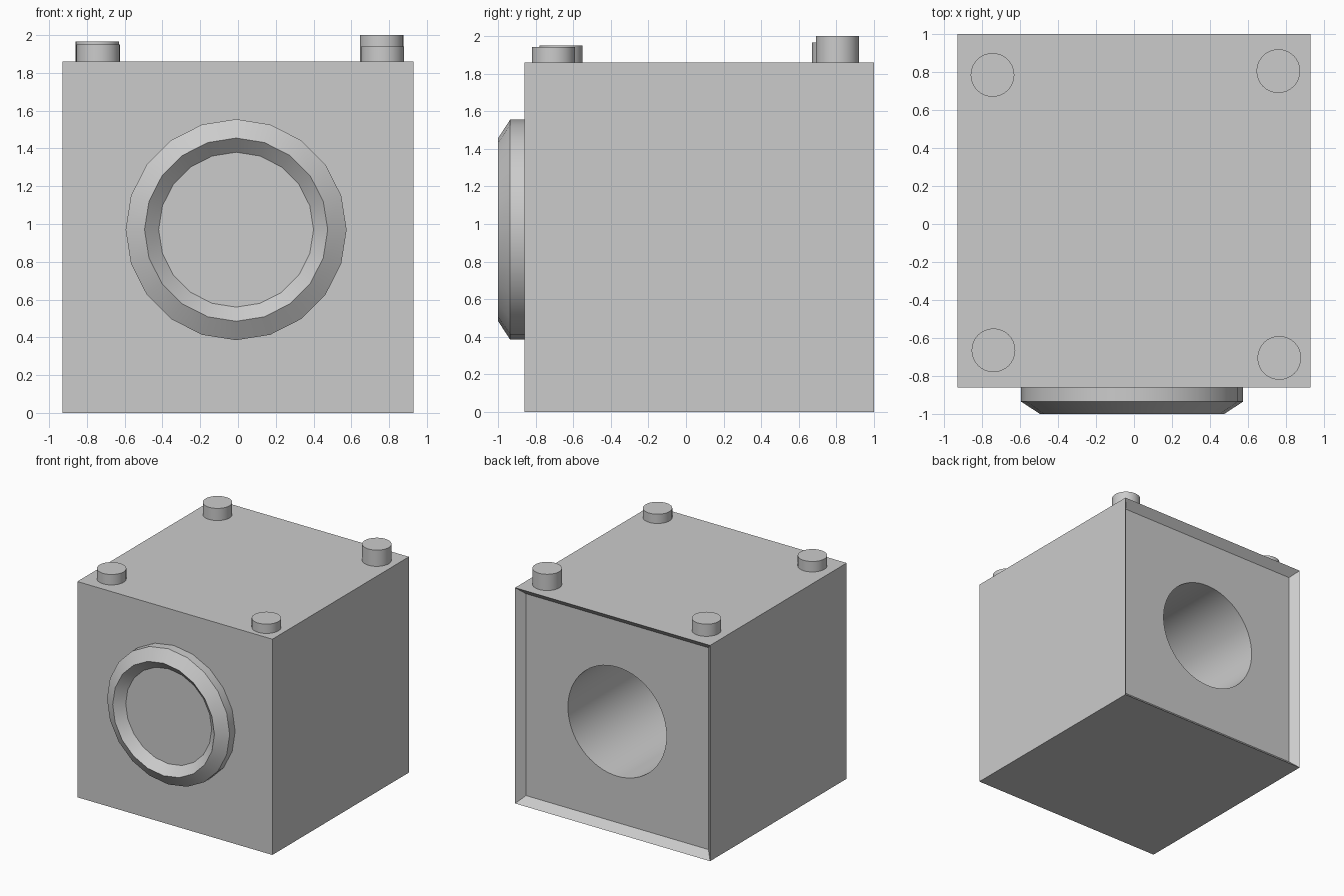
import bpy, bmesh
from math import radians, sin, cos, pi

if "Cube" in bpy.data.objects:
    bpy.data.objects.remove(bpy.data.objects["Cube"])


def add_object(name, bm, smooth=True):
    bmesh.ops.recalc_face_normals(bm, faces=bm.faces)
    mesh = bpy.data.meshes.new(name)
    bm.to_mesh(mesh)
    bm.free()
    ob = bpy.data.objects.new(name, mesh)
    bpy.context.collection.objects.link(ob)
    if smooth:
        smooth_by_angle(ob)
    return ob


def activate(ob):
    bpy.ops.object.select_all(action='DESELECT')
    ob.select_set(True)
    bpy.context.view_layer.objects.active = ob


def smooth_by_angle(ob):
    activate(ob)
    bpy.ops.object.shade_smooth_by_angle(angle=radians(30))


def lathe(name, profile, sides, place):
    """Closed turned part; profile holds (radius, height), place maps to xyz."""
    bm = bmesh.new()
    rings = []
    for r, h in profile:
        angles = [2 * pi * i / sides for i in range(sides)]
        rings.append([bm.verts.new(place(r * sin(a), r * cos(a), h)) for a in angles])
    for a, b in zip(rings, rings[1:]):
        for i in range(sides):
            j = (i + 1) % sides
            bm.faces.new((a[i], a[j], b[j], b[i]))
    bm.faces.new(rings[0])
    bm.faces.new(rings[-1])
    return add_object(name, bm)


# Cabinet: a cube whose back panel is set in with a sloping rim
bm = bmesh.new()
bmesh.ops.create_cube(bm, size=1.86)
bmesh.ops.translate(bm, verts=bm.verts, vec=(0, 0.07, 0.93))
bm.normal_update()
back = [f for f in bm.faces if f.normal.y > 0.9]
bmesh.ops.inset_region(bm, faces=back, thickness=0.06, use_even_offset=True)
for v in back[0].verts:
    v.co.y -= 0.063
cabinet = add_object("cabinet", bm, smooth=False)

# Deep round bore through the back panel
cutter = lathe("bore_cutter", [(0.47, -0.84), (0.47, 1.2)], 64,
               lambda u, v, h: (u, h, 0.93 + v))
cutter.hide_render = True
cut = cabinet.modifiers.new("bore", 'BOOLEAN')
cut.operation = 'DIFFERENCE'
cut.solver = 'EXACT'
cut.object = cutter
activate(cabinet)
bpy.ops.object.modifier_apply(modifier=cut.name)
bpy.data.objects.remove(cutter, do_unlink=True)
smooth_by_angle(cabinet)

# Twenty-sided bevelled ring with a shallow dish on the front
lathe("front_ring",
      [(0.585, -0.855), (0.585, -0.935), (0.485, -1.0), (0.41, -0.93)], 20,
      lambda u, v, h: (-0.01 + u, h, 0.97 + v))

# Four uneven feet on the top: x, y, top height
feet = {
    "front_left_foot": (-0.74, -0.665, 1.95),
    "back_left_foot": (-0.745, 0.785, 1.965),
    "front_right_foot": (0.765, -0.705, 1.94),
    "back_right_foot": (0.76, 0.805, 2.0),
}
for name, (x, y, top) in feet.items():
    lathe(name, [(0.115, 1.84), (0.115, top)], 32,
          lambda u, v, h, x=x, y=y: (x + u, y + v, h))
